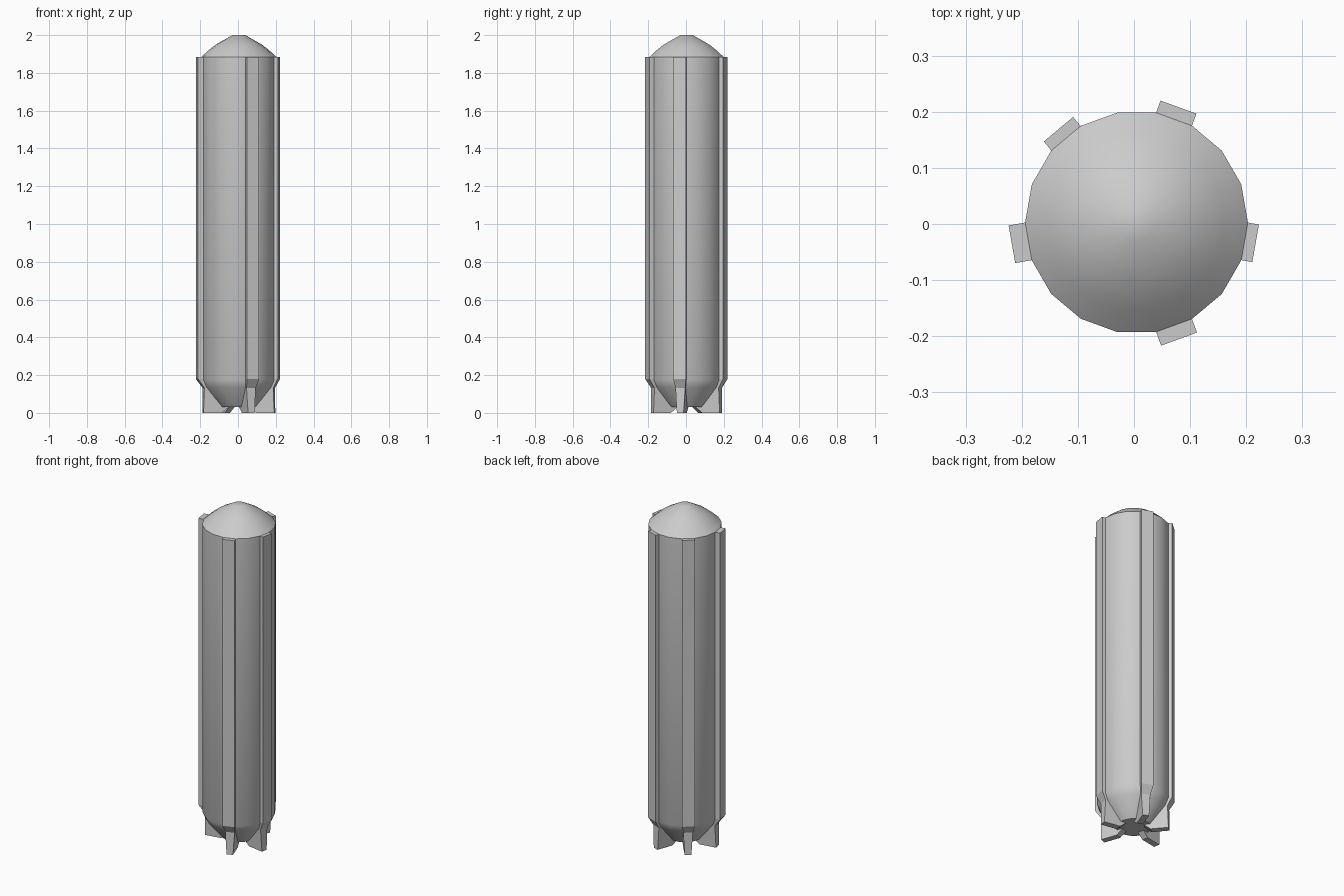
import bpy, bmesh, math
from mathutils import Vector

cube = bpy.data.objects.get("Cube")
if cube:
    bpy.data.objects.remove(cube, do_unlink=True)

CENTRE = Vector((0.0045, 0.003, 0))
SIDES = 18
RADIUS = 0.1985
FLAT = RADIUS * math.cos(math.pi / SIDES)   # distance to the middle of a side

gray = bpy.data.materials.new("light_gray")
gray.use_nodes = True
COLOUR = (0.6, 0.6, 0.6, 1)
gray.diffuse_color = COLOUR
gray.node_tree.nodes["Principled BSDF"].inputs["Base Color"].default_value = COLOUR


def loft(name, rings, smooth=False):
    """Skin a stack of equal rings and cap both ends."""
    bm = bmesh.new()
    loops = [[bm.verts.new(p) for p in ring] for ring in rings]
    n = len(loops[0])
    for a, b in zip(loops, loops[1:]):
        for i in range(n):
            j = (i + 1) % n
            bm.faces.new((a[i], a[j], b[j], b[i]))
    bm.faces.new(loops[0][::-1])
    bm.faces.new(loops[-1])
    bmesh.ops.recalc_face_normals(bm, faces=bm.faces)
    mesh = bpy.data.meshes.new(name)
    bm.to_mesh(mesh)
    bm.free()
    mesh.materials.append(gray)
    obj = bpy.data.objects.new(name, mesh)
    bpy.context.collection.objects.link(obj)
    if smooth:
        bpy.ops.object.select_all(action='DESELECT')
        obj.select_set(True)
        bpy.context.view_layer.objects.active = obj
        bpy.ops.object.shade_smooth_by_angle(angle=math.radians(30))
    return obj


def circle(r, z):
    return [CENTRE + Vector((r * math.cos(a), r * math.sin(a), z))
            for a in (math.tau * i / SIDES for i in range(SIDES))]


# Tube with tapered tail and blunt nose, as (radius, height)
profile = [(0.094, 0.03), (0.18, 0.135), (RADIUS, 0.175), (RADIUS, 1.885),
           (0.158, 1.922), (0.122, 1.95), (0.034, 2.0)]
loft("body", [circle(r, z) for r, z in profile], smooth=True)


# Rib running down one side and ending in a tapered foot fin
def rib(name, degrees, thickness):
    a = math.radians(degrees)
    out = Vector((math.cos(a), math.sin(a), 0))
    side = Vector((-out.y, out.x, 0))
    # height, inner radius, outer radius, half width
    sections = [(0.0, 0.095, 0.193, 0.018), (0.033, 0.055, 0.192, 0.02),
                (0.132, 0.15, 0.19, 0.026), (0.18, 0.185, FLAT + thickness, 0.034),
                (1.885, 0.185, FLAT + thickness, 0.034)]
    rings = []
    for z, inner, outer, w in sections:
        base = CENTRE + Vector((0, 0, z))
        rings.append([base + out * r + side * s for r, s in
                      ((inner, -w), (outer, -w), (outer, w), (inner, w))])
    loft(name, rings)


for name, degrees, thickness in (("rib_back", 70, 0.023), ("rib_back_right", 130, 0.021),
                                 ("rib_right", 190, 0.03), ("rib_front", 290, 0.026),
                                 ("rib_left", 350, 0.02)):
    rib(name, degrees, thickness)
